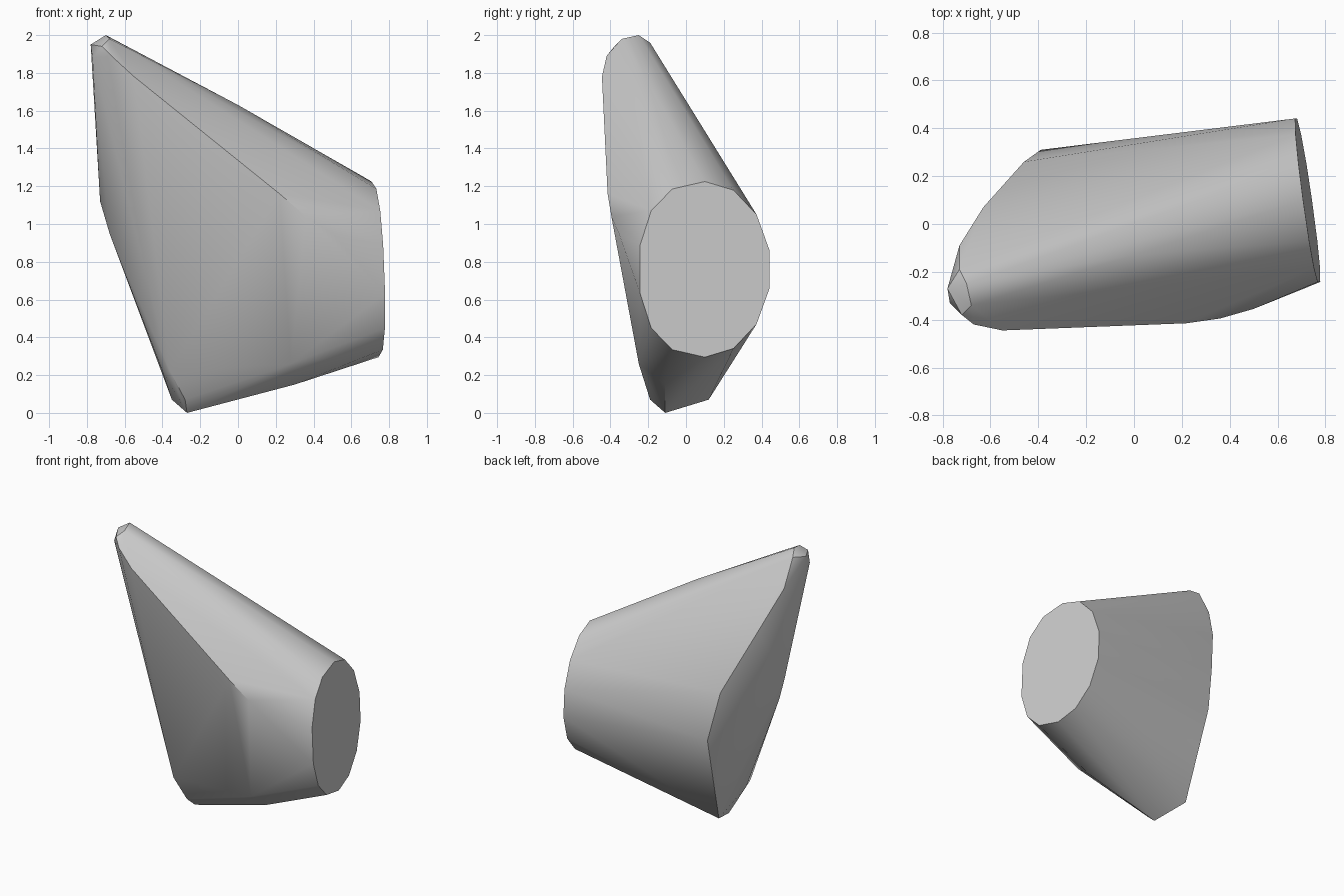
import bpy
import bmesh
import math
from mathutils import Vector

default_cube = bpy.data.objects.get("Cube")
if default_cube:
    bpy.data.objects.remove(default_cube, do_unlink=True)


def make_material(name, colour):
    material = bpy.data.materials.new(name)
    material.use_nodes = True
    material.diffuse_color = colour
    material.node_tree.nodes["Principled BSDF"].inputs["Base Color"].default_value = colour
    return material


def signed_power(value, exponent):
    return math.copysign(abs(value) ** exponent, value)


def oval_rim(sides, centre_y, centre_z, radius_y, radius_z):
    """Rim of the flat oval end, lying on a slightly leaning plane."""
    rim = []
    for step in range(sides):
        angle = math.tau * (step + 0.5) / sides
        squareness = 0.85 if math.cos(angle) < 0 else 1.0
        y = centre_y + radius_y * signed_power(math.cos(angle), squareness)
        z = centre_z + radius_z * signed_power(math.sin(angle), squareness)
        rim.append(Vector((0.77 - 0.14 * y - 0.04 * z, y, z)))
    return rim


def build_hull(name, points, material, sharp_angle):
    """Wrap a convex skin around the points and shade it."""
    mesh = bpy.data.meshes.new(name)
    bm = bmesh.new()
    for point in points:
        bm.verts.new(point)
    hull = bmesh.ops.convex_hull(bm, input=bm.verts)
    unused = set(hull["geom_interior"]) | set(hull["geom_unused"])
    bmesh.ops.delete(bm, geom=[v for v in unused if isinstance(v, bmesh.types.BMVert)],
                     context="VERTS")
    bmesh.ops.dissolve_limit(bm, angle_limit=math.radians(1), verts=bm.verts, edges=bm.edges)
    bmesh.ops.recalc_face_normals(bm, faces=bm.faces)
    bm.to_mesh(mesh)
    bm.free()
    mesh.materials.append(material)
    body = bpy.data.objects.new(name, mesh)
    bpy.context.collection.objects.link(body)
    bpy.ops.object.select_all(action="DESELECT")
    body.select_set(True)
    bpy.context.view_layer.objects.active = body
    bpy.ops.object.shade_smooth_by_angle(angle=math.radians(sharp_angle))
    return body


# Small blunt tip at the top
tip = [(-.78, -.27, 1.95), (-.73, -.19, 1.96), (-.7, -.25, 2),
       (-.68, -.34, 1.98), (-.72, -.38, 1.94)]

# Rounded front shoulder below the tip
shoulder = [(-.77, -.33, 1.88), (-.67, -.42, 1.89), (-.55, -.445, 1.78)]

# Outline of the curved narrow end
narrow_end = [(-.73, -.09, 1.77), (-.63, .07, 1.49), (-.46, .26, 1.07),
              (-.39, .31, .72), (-.35, .12, .07), (-.27, -.11, 0),
              (-.28, -.19, .07), (-.36, -.23, .22), (-.4, -.12, .22),
              (-.68, -.11, .95), (-.73, -.1, 1.12)]

# Ridge along the top and bulge of the broad front
ridge = [(0, -.13, 1.63)]
bulge = [(.22, -.415, 1.16), (.36, -.395, 1.04), (.5, -.355, .95)]

# Rounded lower edge
keel = [(.28, -.25, .26), (.3, -.11, .15)]

stone = make_material("stone grey", (0.6, 0.6, 0.6, 1))
rim = oval_rim(14, 0.1, 0.76, 0.35, 0.465)
build_hull("stone_body", rim + tip + shoulder + narrow_end + ridge + bulge + keel, stone, 35)
